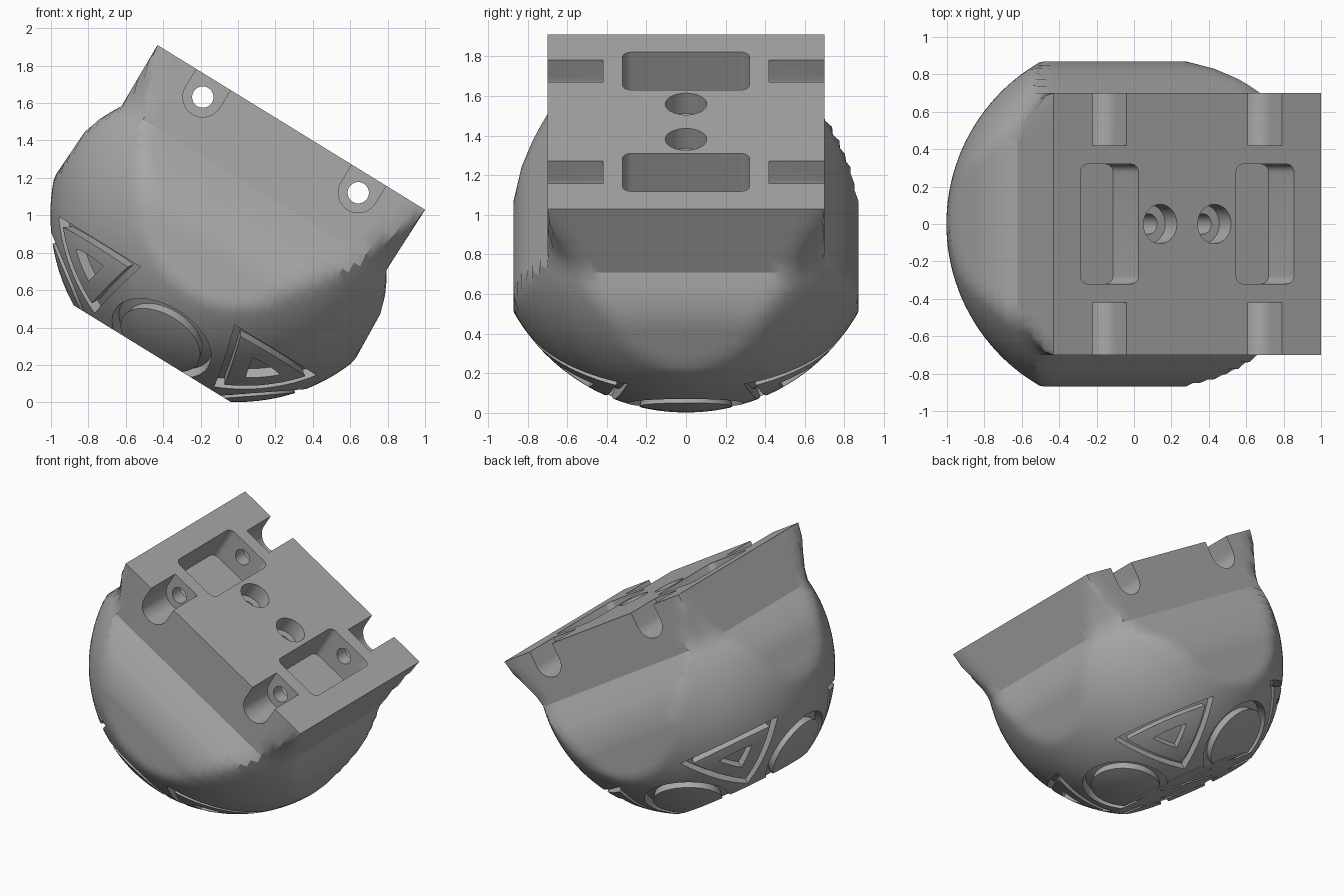
import bpy, bmesh
from math import sin, cos, pi, sqrt, radians, atan2
from mathutils import Matrix, Vector

if "Cube" in bpy.data.objects:
    bpy.data.objects.remove(bpy.data.objects["Cube"], do_unlink=True)

CENTRE = -0.55          # height of the dome centre, with the mounting face at zero
FLOOR = -1.42           # flat underside


def make_object(name, bm):
    bmesh.ops.recalc_face_normals(bm, faces=bm.faces)
    mesh = bpy.data.meshes.new(name)
    bm.to_mesh(mesh)
    bm.free()
    obj = bpy.data.objects.new(name, mesh)
    bpy.context.collection.objects.link(obj)
    return obj


def bridge(bm, a, b):
    for i in range(len(a)):
        j = (i + 1) % len(a)
        bm.faces.new((a[i], a[j], b[j], b[i]))


def lookup(table, z):
    """Read a value from a short (height, value) profile."""
    for (z0, v0), (z1, v1) in zip(table, table[1:]):
        if z >= z1:
            return v0 + (v1 - v0) * (z0 - z) / (z0 - z1)
    return table[-1][1]


# Body: square mounting block flowing into a dome with trimmed sides
half_length = [(0, .84), (-.38, .833), (-.48, .89), (-.6, .928), (-.87, .94)]
half_width = [(0, .70), (-.38, .70), (-.5, .775), (-.6, .83), (-.74, .87)]
corner = [(0, 1.1), (-.1, 1.075), (-.2, 1.035), (-.3, 1.0), (-.38, .985)]


def radius(z, t):
    rim = lookup(corner, z) if z > -.38 else sqrt(max(0, 1 - (z - CENTRE) ** 2))
    return min(rim, lookup(half_length, z) / max(abs(cos(t)), 1e-6),
               lookup(half_width, z) / max(abs(sin(t)), 1e-6))


edge = atan2(.70, .84)
angles = [2 * pi * i / 120 for i in range(120)]
angles += [edge, pi - edge, pi + edge, 2 * pi - edge]
angles.sort()
levels = [0, -.1, -.2, -.3, -.38, -.44, -.5, -.55, -.6, -.67, -.74, -.8, -.87]
levels += [-.87 + (FLOOR + .87) * i / 14 for i in range(1, 15)]

bm = bmesh.new()
rings = []
for z in levels:
    rings.append([bm.verts.new((radius(z, t) * cos(t), radius(z, t) * sin(t), z)) for t in angles])
for upper, lower in zip(rings, rings[1:]):
    bridge(bm, upper, lower)
bm.faces.new(rings[0])
bm.faces.new(rings[-1])
body = make_object("domed_mount", bm)
cutters = []


# Cutter helpers
def box(name, centre, size, round_by=0):
    bm = bmesh.new()
    bmesh.ops.create_cube(bm, size=1)
    bmesh.ops.scale(bm, vec=size, verts=bm.verts)
    if round_by:
        upright = [e for e in bm.edges if abs(e.verts[0].co.z - e.verts[1].co.z) > .01]
        bmesh.ops.bevel(bm, geom=upright, offset=round_by, segments=5, affect='EDGES', profile=.5)
    bmesh.ops.translate(bm, vec=centre, verts=bm.verts)
    cutters.append(make_object(name, bm))


def rod(name, centre, r, depth, along_y=False):
    bm = bmesh.new()
    bmesh.ops.create_cone(bm, cap_ends=True, segments=32, radius1=r, radius2=r, depth=depth)
    if along_y:
        bmesh.ops.rotate(bm, matrix=Matrix.Rotation(pi / 2, 3, 'X'), verts=bm.verts)
    bmesh.ops.translate(bm, vec=centre, verts=bm.verts)
    cutters.append(make_object(name, bm))


def slot(name, x, side):
    """U-shaped slot, open at the mounting face and at the side."""
    r, low = .107, -.11
    outline = [(r * cos(pi * i / 16), low - r * sin(pi * i / 16)) for i in range(17)]
    outline += [(-r, .1), (r, .1)]
    bm = bmesh.new()
    loops = [[bm.verts.new((x + a, side * y, z)) for a, z in outline] for y in (.42, .9)]
    bridge(bm, *loops)
    for loop in loops:
        bm.faces.new(loop)
    cutters.append(make_object(name, bm))


def direction(polar, turn):
    return Vector((sin(polar) * cos(turn), sin(polar) * sin(turn), -cos(polar)))


def engrave(name, middle, outline, inner=None, deep=.945):
    """Cut an outline into the dome, leaving an island when inner is given."""
    bm = bmesh.new()

    def loop(scale, r):
        return [bm.verts.new((middle + (d - middle) * scale).normalized() * r
                             + Vector((0, 0, CENTRE))) for d in outline]
    low, high = loop(1, deep), loop(1, 1.06)
    bridge(bm, low, high)
    if inner:
        low_in, high_in = loop(inner, deep), loop(inner, 1.06)
        bridge(bm, low_in, high_in)
        bridge(bm, low, low_in)
        bridge(bm, high, high_in)
    else:
        for ring in (low, high):
            tip = bm.verts.new(sum((v.co for v in ring), Vector()) / len(ring))
            for i in range(len(ring)):
                bm.faces.new((ring[i - 1], ring[i], tip))
    cutters.append(make_object(name, bm))


# Pockets, side slots and bolt holes in the mounting block
for s in (-1, 1):
    box("pocket_cutter", (s * .488, 0, -.08), (.365, .64, .36), .045)
    for side in (-1, 1):
        slot("slot_cutter", s * .488, side)
    rod("cross_hole_cutter", (s * .488, 0, -.11), .057, 2.2, True)
    rod("counterbore_cutter", (s * .17, 0, 0), .105, .24)
    rod("bolt_hole_cutter", (s * .17, 0, -.2), .055, .4)

# Engraved triangles on the diagonals and rings between them
for k in range(4):
    turn = k * pi / 2
    a, b = [direction(radians(59.5), turn + radians(g)) for g in (70, 20)]
    c = direction(radians(32), turn + pi / 4)
    top = [direction(radians(59.5), turn + radians(20 + 50 * i / 8)) for i in range(8)]
    sides = [a.lerp(c, i / 5).normalized() for i in range(5)]
    sides += [c.lerp(b, i / 5).normalized() for i in range(5)]
    middle = direction(radians(50), turn + pi / 4)
    triangle = top + sides
    engrave("triangle_groove_cutter", middle, triangle, .78)
    engrave("triangle_hole_cutter", middle, [(middle + (d - middle) * .33).normalized()
                                             for d in triangle])
    hub = direction(radians(36), turn)
    across = Vector((-sin(turn), cos(turn), 0))
    up = hub.cross(across)
    size = radians(17)
    circle = [hub * cos(size) + (across * cos(2 * pi * i / 40) + up * sin(2 * pi * i / 40))
              * sin(size) for i in range(40)]
    engrave("ring_groove_cutter", hub, circle, .8)

# Fine cross cut in the underside
box("cross_cutter", (0, 0, FLOOR), (.5, .035, .06))
box("cross_cutter", (0, 0, FLOOR), (.035, .5, .06))

# Apply every cut, then drop the cutters
for cutter in cutters:
    mod = body.modifiers.new(cutter.name, 'BOOLEAN')
    mod.operation = 'DIFFERENCE'
    mod.solver = 'EXACT'
    mod.object = cutter
bpy.context.view_layer.update()
evaluated = body.evaluated_get(bpy.context.evaluated_depsgraph_get())
finished = bpy.data.meshes.new_from_object(evaluated)
body.modifiers.clear()
body.data = finished
for cutter in cutters:
    bpy.data.objects.remove(cutter, do_unlink=True)

# Tilt the part to its resting pose
finished.transform(Matrix.Translation((.285, 0, 1.47)) @ Matrix.Rotation(radians(31.6), 4, 'Y'))

grey = bpy.data.materials.new("plain_grey")
grey.use_nodes = True
colour = (.4, .4, .4, 1)
grey.diffuse_color = colour
grey.node_tree.nodes["Principled BSDF"].inputs["Base Color"].default_value = colour
finished.materials.clear()
finished.materials.append(grey)

bpy.ops.object.select_all(action='DESELECT')
body.select_set(True)
bpy.context.view_layer.objects.active = body
bpy.ops.object.shade_smooth_by_angle(angle=radians(28))
